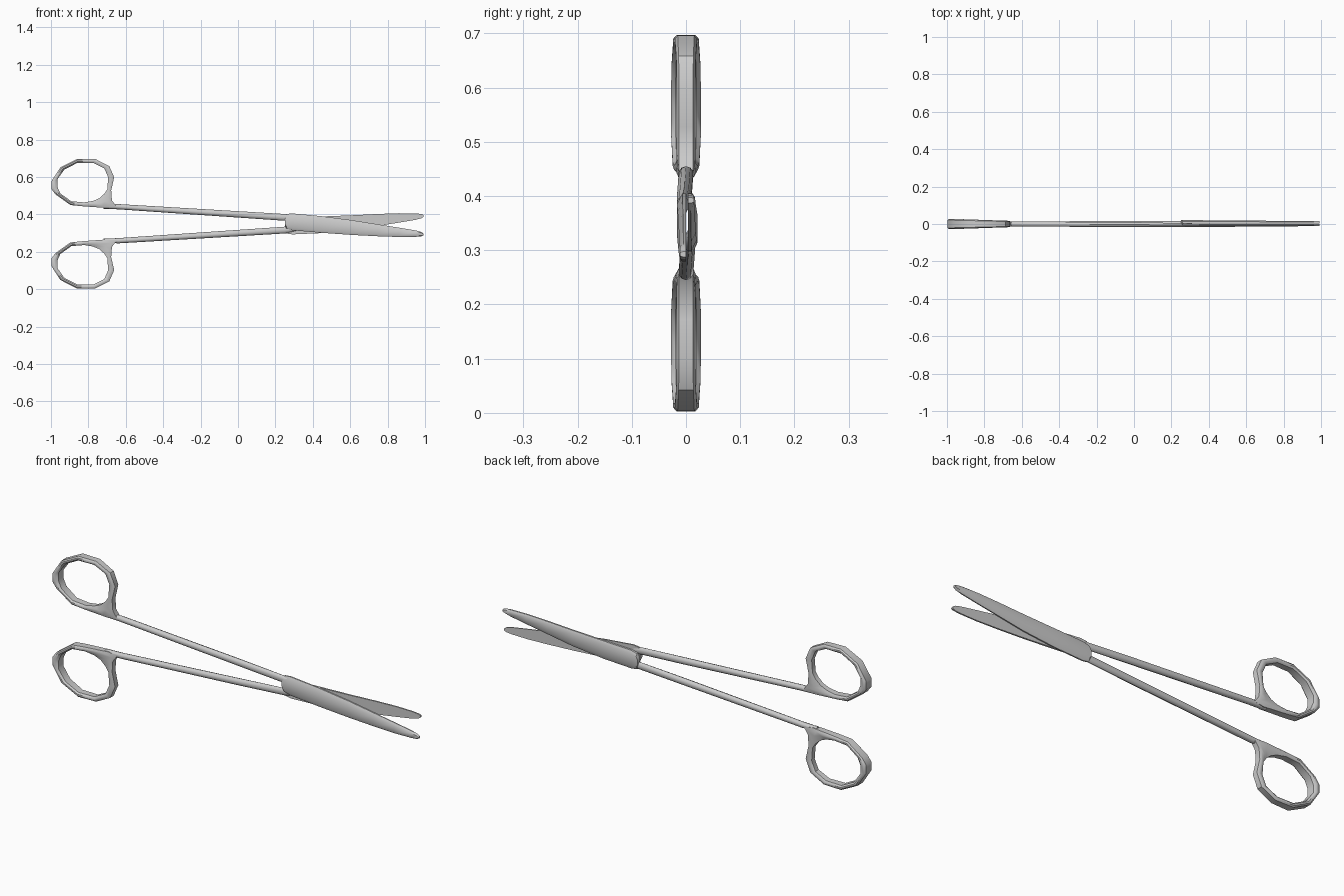
import bpy, bmesh, math

if "Cube" in bpy.data.objects:
    bpy.data.objects.remove(bpy.data.objects["Cube"])

MID = 0.35  # height of the axis about which the two halves are turned


def loft(name, sections, closed=False):
    """Skin a list of equal-length point rings, capped or joined end to end."""
    bm = bmesh.new()
    rings = [[bm.verts.new(p) for p in s] for s in sections]
    n, m = len(rings), len(rings[0])
    for i in range(n if closed else n - 1):
        a, b = rings[i], rings[(i + 1) % n]
        for j in range(m):
            k = (j + 1) % m
            bm.faces.new((a[j], a[k], b[k], b[j]))
    if not closed:
        bm.faces.new(rings[0])
        bm.faces.new(rings[-1])
    bmesh.ops.recalc_face_normals(bm, faces=bm.faces)
    me = bpy.data.meshes.new(name)
    bm.to_mesh(me)
    bm.free()
    ob = bpy.data.objects.new(name, me)
    bpy.context.collection.objects.link(ob)
    bpy.ops.object.select_all(action='DESELECT')
    ob.select_set(True)
    bpy.context.view_layer.objects.active = ob
    bpy.ops.object.shade_smooth_by_angle(angle=math.radians(38))
    return ob


# finger ring: outer x, z and inner x, z, with the web toward the shank
RING = [(-.998, .576, -.966, .587), (-.950, .651, -.928, .640),
        (-.859, .697, -.859, .675), (-.763, .696, -.774, .675),
        (-.688, .658, -.715, .646), (-.662, .598, -.694, .598),
        (-.678, .528, -.699, .534), (-.674, .475, -.715, .510),
        (-.650, .441, -.742, .486), (-.700, .434, -.775, .472),
        (-.827, .443, -.822, .464), (-.896, .450, -.891, .470),
        (-.976, .507, -.950, .512), (-.998, .536, -.966, .548)]
# shank: x, centre z, half height, half depth, centre y
SHANK = [(-.72, .440, .010, .012, 0), (-.64, .441, .014, .014, 0),
         (0, .400, .017, .014, -.003), (.25, .384, .018, .011, -.006),
         (.33, .372, .015, .006, -.009)]
# blade: x, lower z, upper z
BLADE = [(.250, .345, .385), (.258, .325, .402), (.290, .315, .405),
         (.440, .302, .391), (.610, .290, .369), (.747, .283, .347),
         (.860, .279, .329), (.950, .280, .314), (.980, .283, .306),
         (.992, .288, .298)]

for side, s in (("front", 1), ("back", -1)):
    def place(x, y, z, y0=0.0, dz=0.0):
        return (x, y0 + s * y, MID + s * (z - MID) + dz)

    # finger ring
    secs = []
    for ox, oz, ix, iz in RING:
        h = .028 - (ox + 1) * .032
        prof = [(0, -.7), (.35, -1), (.7, -1), (1, -.75),
                (1, .75), (.7, 1), (.35, 1), (0, .7)]
        secs.append([place(ix + (ox - ix) * t, h * v, iz + (oz - iz) * t)
                     for t, v in prof])
    loft(side + "_finger_ring", secs, closed=True)

    # shank
    secs = []
    for x, z, hz, hy, yc in SHANK:
        angles = [math.tau * (k + .5) / 10 for k in range(10)]
        secs.append([place(x, yc + hy * math.cos(a), z + hz * math.sin(a))
                     for a in angles])
    loft(side + "_shank", secs)

    # blade, flat inside and bevelled outside; the back one sits slightly lower
    secs = []
    for x, lo, hi in BLADE:
        w, t = hi - lo, 1 - .35 * max(0, (x - .25) / .75)
        dz = 0 if s > 0 else -.015 * min(1, (x - .25) / .3)
        prof = [(-.002, lo), (-.012, lo), (-.019, lo + .15 * w),
                (-.019, hi - .22 * w), (-.009, hi), (-.002, hi)]
        secs.append([place(x, -.002 + (y + .002) * t, z, .002, dz)
                     for y, z in prof])
    loft(side + "_blade", secs)
